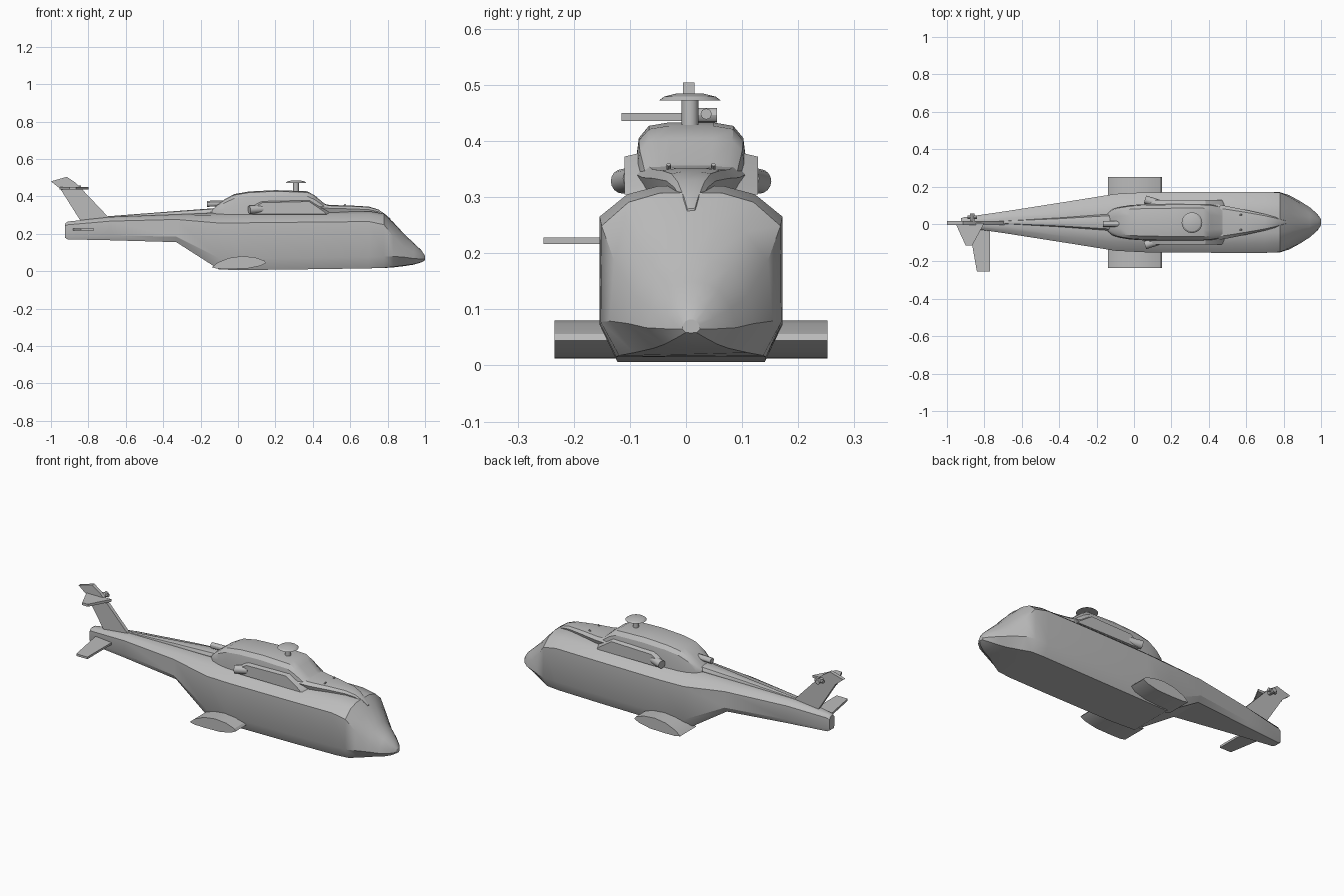
import bpy, bmesh, math
from mathutils import Vector

if "Cube" in bpy.data.objects:
    bpy.data.objects.remove(bpy.data.objects["Cube"], do_unlink=True)

YC = 0.009  # centre line of the airframe

grey = bpy.data.materials.new("airframe grey")
grey.use_nodes = True
COL = (0.5, 0.5, 0.5, 1)
grey.diffuse_color = COL
grey.node_tree.nodes["Principled BSDF"].inputs["Base Color"].default_value = COL


def finish(name, bm, angle=30):
    bmesh.ops.recalc_face_normals(bm, faces=bm.faces)
    me = bpy.data.meshes.new(name)
    bm.to_mesh(me)
    bm.free()
    ob = bpy.data.objects.new(name, me)
    bpy.context.collection.objects.link(ob)
    me.materials.append(grey)
    bpy.ops.object.select_all(action='DESELECT')
    ob.select_set(True)
    bpy.context.view_layer.objects.active = ob
    bpy.ops.object.shade_smooth_by_angle(angle=math.radians(angle))
    return ob


def loft(name, sections, shape, shape2=None, angle=30):
    """Sections are (x, bottom, top, half width, blend from shape to shape2)."""
    bm = bmesh.new()
    rings = []
    for x, z0, z1, w, t in sections:
        half = [Vector(a).lerp(Vector(b), t) for a, b in zip(shape, shape2 or shape)]
        pts = [(p.x, p.y) for p in half] + [(-p.x, p.y) for p in half[-2:0:-1]]
        rings.append([bm.verts.new((x, YC + w * u, z0 + (z1 - z0) * v)) for u, v in pts])
    n = len(rings[0])
    for a, b in zip(rings, rings[1:]):
        for i in range(n):
            j = (i + 1) % n
            bm.faces.new((a[i], a[j], b[j], b[i]))
    bm.faces.new(rings[0])
    bm.faces.new(rings[-1])
    return finish(name, bm, angle)


def prism(name, pts, a, b, axis, angle=30, taper=None):
    """Extrude a side profile (x, z) along y, or a plan (x, y) along z."""
    bm = bmesh.new()
    put = (lambda p, d: (p[0], d, p[1])) if axis == 'y' else (lambda p, d: (p[0], p[1], d))
    lo = [bm.verts.new(put(p, a)) for p in pts]
    hi = [bm.verts.new(put(p, b)) for p in (taper or pts)]
    bm.faces.new(lo)
    bm.faces.new(hi)
    for i in range(len(pts)):
        j = (i + 1) % len(pts)
        bm.faces.new((lo[i], lo[j], hi[j], hi[i]))
    return finish(name, bm, angle)


def rod(name, p, q, r, r2=None, seg=16):
    p, q = Vector(p), Vector(q)
    bm = bmesh.new()
    bmesh.ops.create_cone(bm, cap_ends=True, segments=seg, radius1=r,
                          radius2=r if r2 is None else r2, depth=(q - p).length)
    bm.transform((q - p).to_track_quat('Z', 'Y').to_matrix().to_4x4())
    bmesh.ops.translate(bm, verts=bm.verts, vec=(p + q) / 2)
    return finish(name, bm)


# Fuselage, from tail end to nose tip
BOXY = [(0, 0), (.82, 0), (1, .2), (1, .82), (.7, .95), (.35, 1), (0, 1)]
ROUND = [(0, 0), (.6, .02), (1, .28), (.9, .58), (.62, .86), (.3, .97), (0, 1)]
loft("fuselage", [
    (-.925, .178, .255, .022, 0), (-.91, .17, .265, .027, 0),
    (-.68, .165, .290, .060, 0), (-.33, .155, .303, .115, 0),
    (-.10, .008, .312, .152, 0), (.05, .006, .314, .160, 0),
    (.45, .011, .318, .163, 0), (.70, .015, .320, .163, 0),
    (.78, .017, .308, .161, .1), (.83, .020, .262, .145, .55),
    (.89, .027, .197, .112, 1), (.94, .035, .150, .080, 1),
    (.98, .047, .112, .045, 1), (1.0, .058, .082, .016, 1)], BOXY, ROUND, 28)

# Gearbox cowling on the roof
COWL = [(0, 0), (1, 0), (1, .52), (.94, .82), (.76, .96), (.4, 1), (0, 1)]
loft("roof_cowling", [
    (-.14, .28, .325, .050, 0), (-.115, .28, .350, .070, 0),
    (-.07, .28, .385, .084, 0), (-.02, .28, .412, .092, 0),
    (.06, .28, .426, .097, 0), (.20, .28, .433, .099, 0),
    (.37, .28, .427, .099, 0), (.41, .28, .405, .097, 0),
    (.46, .28, .362, .088, 0), (.50, .28, .345, .070, 0)], COWL)

# Tapered fairing running forward to the windscreen
FAIRING = [(0, 0), (.75, 0), (1, .75), (.8, .95), (.4, 1), (0, 1)]
loft("cockpit_roof_fairing", [
    (.42, .28, .362, .100, 0), (.50, .28, .353, .086, 0),
    (.60, .28, .351, .066, 0), (.70, .28, .345, .044, 0),
    (.75, .28, .330, .030, 0), (.79, .27, .302, .016, 0),
    (.815, .25, .280, .008, 0)], FAIRING)

# Drive shaft spine along the tail boom
loft("tail_spine", [
    (-.70, .26, .293, .008, 0), (-.40, .26, .316, .024, 0),
    (-.12, .26, .337, .045, 0)], FAIRING)

# Paired parts: engine pods, exhausts, sponsons
pod_outer = [(.08, .305), (.085, .340), (.13, .366), (.38, .372), (.46, .318), (.47, .305)]
pod_inner = [(.06, .295), (.07, .360), (.13, .384), (.39, .386), (.49, .325), (.51, .295)]
sponson = [(-.14, .020), (-.11, .045), (-.05, .070), (.02, .080), (.09, .074),
           (.14, .056), (.15, .044), (.12, .028), (.05, .014), (-.04, .012), (-.11, .013)]
for side, s in (("left", 1), ("right", -1)):
    prism("engine_pod_" + side, pod_inner, YC + s * .06, YC + s * .119, 'y', 30, pod_outer)
    rod("engine_exhaust_" + side, (.13, YC + s * .100, .333), (.06, YC + s * .122, .328), .022)
    prism("sponson_" + side, sponson, YC + s * .10, YC + s * .243, 'y', 25)
    rod("roof_stub_" + side, (.56, YC + s * .040, .340), (.575, YC + s * .040, .358), .004, seg=8)

# Rear cowling outlet
rod("rear_outlet", (-.165, YC - .008, .360), (-.06, YC - .008, .362), .016, seg=12)

# Tail fin
fin = [(-.68, .275), (-.865, .470), (-.915, .504), (-1.0, .480), (-.95, .440), (-.83, .250)]
prism("tail_fin", fin, -.005, .015, 'y')

# Tailplanes on the right side and the tail rotor gearbox
lower_plan = [(-.885, 0), (-.84, -.254), (-.77, -.254), (-.77, 0)]
prism("lower_tailplane", lower_plan, .216, .228, 'z')
upper_plan = [(-.955, .005), (-.90, -.115), (-.865, -.115), (-.80, .005)]
prism("upper_tailplane", upper_plan, .436, .450, 'z')
rod("tail_rotor_gearbox", (-.865, .005, .446), (-.865, .055, .446), .013, seg=12)
rod("tail_rotor_hub", (-.89, .036, .448), (-.84, .036, .448), .010, seg=8)

# Rotor mast and domed cap
rod("rotor_mast", (.31, YC - .002, .41), (.31, YC - .002, .478), .015)
rod("rotor_cap_rim", (.31, YC - .002, .472), (.31, YC - .002, .479), .055, .046, 32)
rod("rotor_cap_dome", (.31, YC - .002, .479), (.31, YC - .002, .485), .046, .022, 32)
